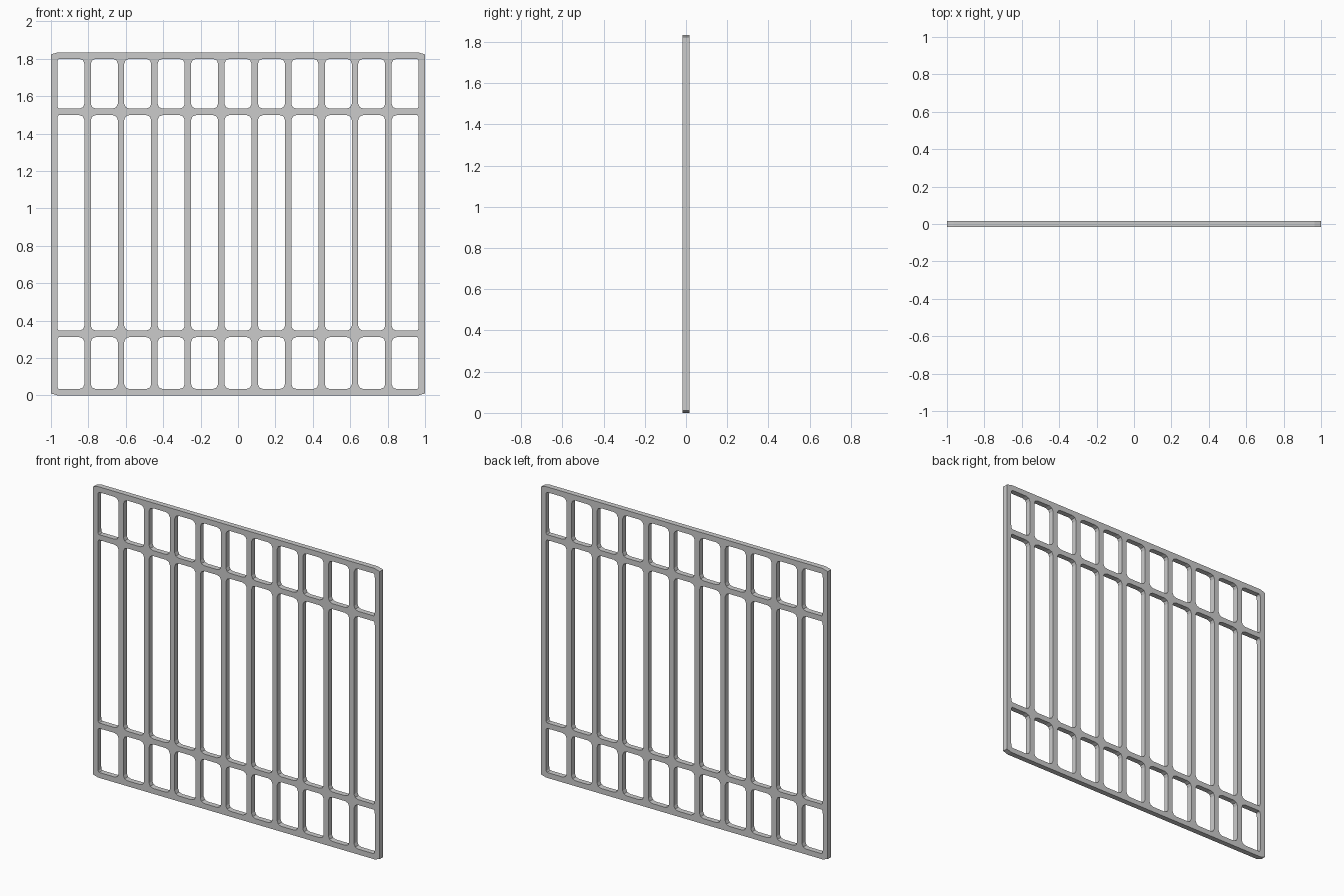
import bpy
from math import cos, sin, pi

if "Cube" in bpy.data.objects:
    bpy.data.objects.remove(bpy.data.objects["Cube"])

W, H, T = 1.0, 1.834, 0.034       # half width, height, bar thickness
BARS = 12
STEP = (2 * W - T) / (BARS - 1)
RAILS = [0.017, 0.329, 1.516, H - 0.017]   # rail centre heights
SEG = 2

curve = bpy.data.curves.new("fence_panel", 'CURVE')
curve.dimensions = '2D'
curve.fill_mode = 'BOTH'
curve.extrude = T / 2


def loop(pts):
    s = curve.splines.new('POLY')
    s.points.add(len(pts) - 1)
    for p, (x, z) in zip(s.points, pts):
        p.co = (x, z, 0, 1)
    s.use_cyclic_u = True


def opening(x0, x1, z0, z1, rl, rr, rz):
    # opening with eased corners; rl / rr are left / right corner widths
    pts = []
    corners = [(x1, z1, 1, 1, rr), (x0, z1, -1, 1, rl),
               (x0, z0, -1, -1, rl), (x1, z0, 1, -1, rr)]
    for k, (x, z, sx, sz, rx) in enumerate(corners):
        for i in range(SEG + 1):
            a = k * pi / 2 + i / SEG * pi / 2
            pts.append((x - sx * rx + rx * cos(a), z - sz * rz + rz * sin(a)))
    loop(pts)


# outer outline with shallow clipped corners
cx, cz = 0.035, 0.011
loop([(-W, cz), (-W + cx, 0), (W - cx, 0), (W, cz),
      (W, H - cz), (W - cx, H), (-W + cx, H), (-W, H - cz)])

# grid of openings between the uprights and rails
for i in range(BARS - 1):
    x0 = -W + T + i * STEP
    x1 = x0 + STEP - T
    rl = 0.008 if i == 0 else 0.028
    rr = 0.008 if i == BARS - 2 else 0.028
    for lo, hi in zip(RAILS, RAILS[1:]):
        opening(x0, x1, lo + T / 2, hi - T / 2, rl, rr, 0.026)

# stand the panel upright and turn it into a mesh
panel = bpy.data.objects.new("fence_panel", curve)
bpy.context.collection.objects.link(panel)
panel.rotation_euler = (pi / 2, 0, 0)
bpy.context.view_layer.objects.active = panel
panel.select_set(True)
bpy.ops.object.convert(target='MESH')
bpy.ops.object.transform_apply(rotation=True)
bpy.ops.object.shade_flat()
